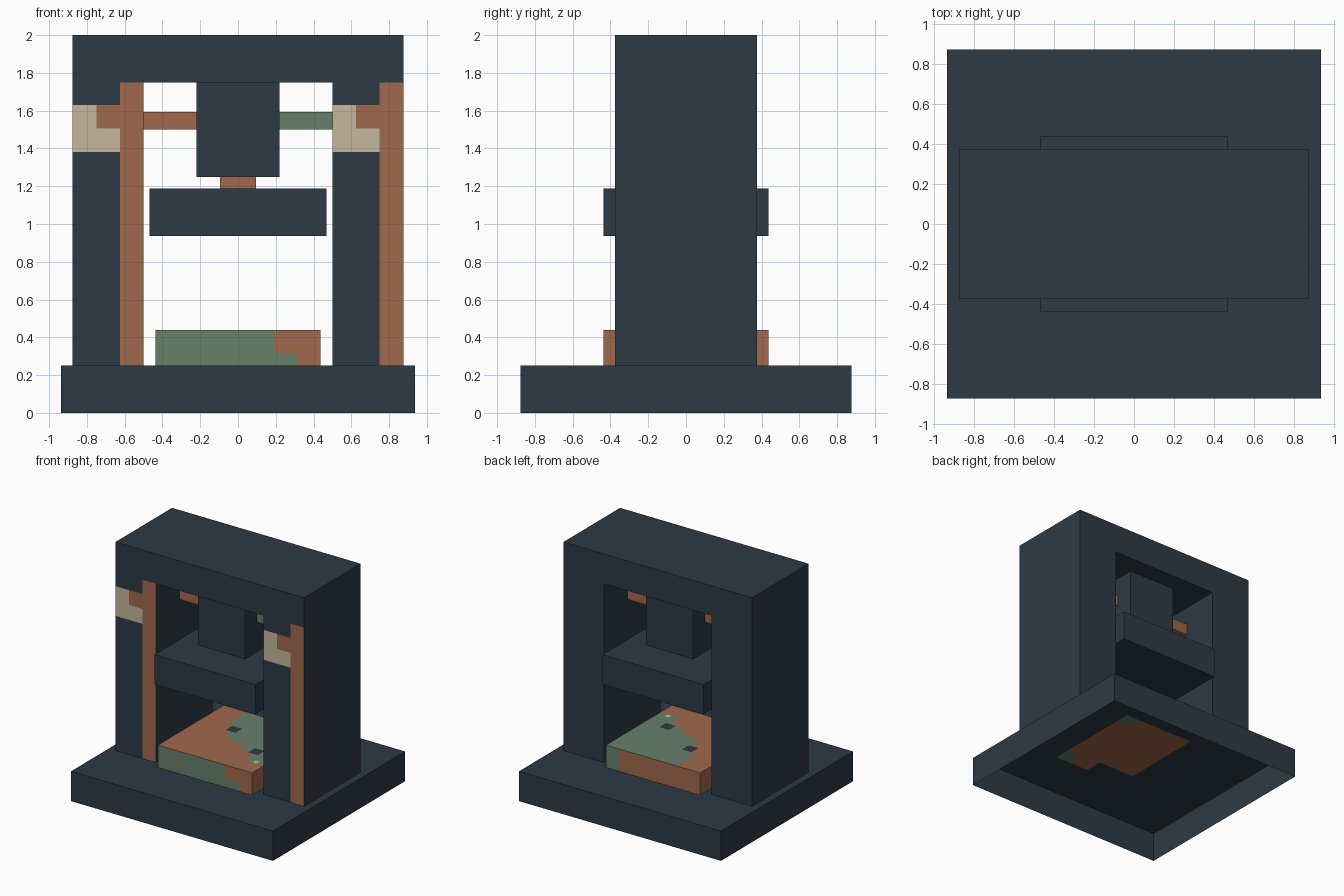
import bpy
import bmesh
from mathutils import Vector

cube = bpy.data.objects.get("Cube")
if cube:
    bpy.data.objects.remove(cube, do_unlink=True)


def linear(c):
    c /= 255
    return c / 12.92 if c <= 0.04045 else ((c + 0.055) / 1.055) ** 2.4


def material(name, rgb):
    mat = bpy.data.materials.new(name)
    mat.use_nodes = True
    colour = [linear(c) for c in rgb] + [1.0]
    mat.diffuse_color = colour
    mat.node_tree.nodes["Principled BSDF"].inputs["Base Color"].default_value = colour
    return mat


MATS = [material("dark_steel", (45, 58, 69)),
        material("copper", (160, 105, 77)),
        material("verdigris", (103, 128, 106)),
        material("pale_tan", (197, 185, 157))]
STEEL, COPPER, GREEN, TAN = range(4)


def box(name, lo, hi, paint=STEEL, cuts=((), (), ()), open_bottom=False):
    """Box from corner lo to hi, sliced at the cuts on each axis.
    paint is a colour index or a rule paint(centre, normal)."""
    lo, hi = Vector(lo), Vector(hi)
    bm = bmesh.new()
    bmesh.ops.create_cube(bm, size=1)
    for v in bm.verts:
        v.co = (lo + hi) / 2 + v.co * (hi - lo)
    for axis, places in enumerate(cuts):
        normal = Vector((0, 0, 0))
        normal[axis] = 1
        for p in places:
            bmesh.ops.bisect_plane(bm, geom=bm.verts[:] + bm.edges[:] + bm.faces[:],
                                   plane_co=normal * p, plane_no=normal)
    bm.normal_update()
    if open_bottom:
        bmesh.ops.delete(bm, geom=[f for f in bm.faces if f.normal.z < -0.9],
                         context="FACES")
    for f in bm.faces:
        f.material_index = paint(f.calc_center_median(), f.normal) if callable(paint) else paint
    mesh = bpy.data.meshes.new(name)
    bm.to_mesh(mesh)
    bm.free()
    for m in MATS:
        mesh.materials.append(m)
    obj = bpy.data.objects.new(name, mesh)
    bpy.context.collection.objects.link(obj)
    return obj


# Hollow base and the gate frame
box("base", (-0.9375, -0.875, 0), (0.9375, 0.875, 0.25), open_bottom=True)
box("top_beam", (-0.875, -0.375, 1.75), (0.875, 0.375, 2.0))

# Columns with the same painted front, repeated
for name, x0 in (("right_column", -0.875), ("left_column", 0.5)):
    def column_paint(c, n, x0=x0):
        if n.y > -0.9:
            return STEEL
        x = c.x - x0
        if x > 0.25 or (x > 0.125 and 1.505 < c.z < 1.63):
            return COPPER
        return TAN if 1.38 < c.z < 1.63 else STEEL

    box(name, (x0, -0.375, 0.25), (x0 + 0.375, 0.375, 1.75), column_paint,
        ((x0 + 0.125, x0 + 0.25), (), (1.38, 1.505, 1.63)), open_bottom=True)

# Ram, its side bars and rod, and the pressing plate
box("ram", (-0.219, -0.219, 1.25), (0.219, 0.219, 1.75))
box("right_bar", (-0.5, -0.0625, 1.5), (-0.219, 0.0625, 1.594), COPPER)
box("left_bar", (0.219, -0.0625, 1.5), (0.5, 0.0625, 1.594),
    lambda c, n: GREEN if n.y < -0.9 else COPPER)
box("ram_rod", (-0.094, -0.094, 1.1875), (0.094, 0.094, 1.25), COPPER)
box("press_plate", (-0.469, -0.4375, 0.9375), (0.469, 0.4375, 1.1875))

# Lower die with weathered patches: (lowest y, lowest x) of each green step
STEPS = ((0.19, -0.22), (0.0, -0.12), (-0.06, -0.05), (-0.15, 0.12), (-0.28, 0.25))
# Spots on the top: x0, x1, y0, y1, colour
SPOTS = ((-0.17, -0.08, 0.08, 0.17, STEEL),
         (0.2, 0.29, -0.15, -0.06, STEEL),
         (0.33, 0.37, -0.28, -0.24, TAN))


def die_paint(c, n):
    if n.z > 0.9:
        for x0, x1, y0, y1, colour in SPOTS:
            if x0 < c.x < x1 and y0 < c.y < y1:
                return colour
        for y, x in STEPS:
            if c.y > y:
                return GREEN if c.x > x else COPPER
        return COPPER
    if n.z < -0.9:
        if c.x < -0.22 or (c.x < 0.12 and c.y < -0.28):
            return STEEL
        return GREEN if c.x > 0.31 and abs(c.y) > 0.31 else COPPER
    if n.y < -0.9:
        return GREEN if c.x < (0.31 if c.z < 0.315 else 0.19) else COPPER
    if n.y > 0.9 and c.x > 0.31:
        return GREEN
    return COPPER


x_cuts = {x for _, x in STEPS} | {x for s in SPOTS for x in s[:2]} | {0.19, 0.31}
y_cuts = {y for y, _ in STEPS} | {y for s in SPOTS for y in s[2:4]} | {0.31, -0.31}
box("lower_die", (-0.4375, -0.4375, 0.249), (0.4375, 0.4375, 0.4375), die_paint,
    (sorted(x_cuts), sorted(y_cuts), (0.315,)))
